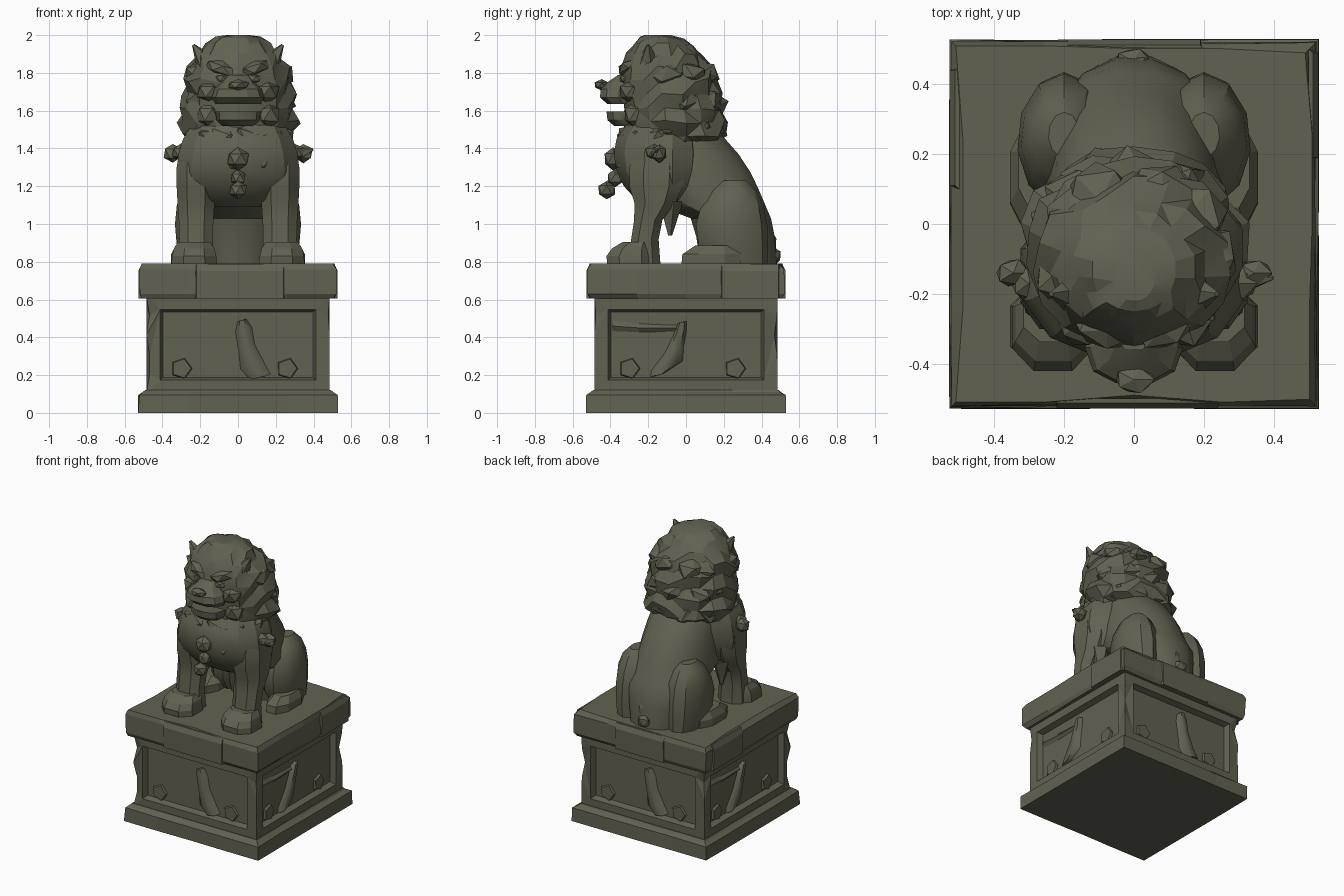
import bpy, bmesh, math, random
from math import sin, cos, pi, radians
from mathutils import Vector, Matrix, Euler

if "Cube" in bpy.data.objects:
    bpy.data.objects.remove(bpy.data.objects["Cube"])

random.seed(7)
stone = bpy.data.materials.new("grey_green_stone")
stone.diffuse_color = (0.12, 0.12, 0.083, 1)
stone.use_nodes = True
stone.node_tree.nodes["Principled BSDF"].inputs["Base Color"].default_value = stone.diffuse_color


def finish(name, bm, angle=None):
    """Turn a bmesh into an object, flat or smooth below an angle."""
    bmesh.ops.recalc_face_normals(bm, faces=bm.faces)
    mesh = bpy.data.meshes.new(name)
    bm.to_mesh(mesh)
    bm.free()
    mesh.materials.append(stone)
    ob = bpy.data.objects.new(name, mesh)
    bpy.context.collection.objects.link(ob)
    if angle:
        bpy.ops.object.select_all(action='DESELECT')
        ob.select_set(True)
        bpy.context.view_layer.objects.active = ob
        bpy.ops.object.shade_smooth_by_angle(angle=radians(angle))
    return ob


def skin(bm, loops):
    """Bridge equal loops of points and cap both ends."""
    rows = [[bm.verts.new(p) for p in loop] for loop in loops]
    n = len(rows[0])
    for a, b in zip(rows, rows[1:]):
        for i in range(n):
            j = (i + 1) % n
            bm.faces.new((a[i], a[j], b[j], b[i]))
    bm.faces.new(rows[0][::-1])
    bm.faces.new(rows[-1])


def on_ring(y0, y1, w, a, cx=0, scale=1, power=0.85):
    """Point of a rounded oval; angle 0 faces the front."""
    sgn = lambda v: math.copysign(abs(v) ** power, v)
    return (cx + sgn(sin(a)) * w * scale,
            (y0 + y1) / 2 - sgn(cos(a)) * (y1 - y0) / 2 * scale)


def loft(name, rings, n=12, cx=0, power=0.85, angle=35):
    """Rings are (z, front y, back y, half width)."""
    bm = bmesh.new()
    skin(bm, [[(*on_ring(y0, y1, w, 2 * pi * (i + 0.5) / n, cx, 1, power), z)
               for i in range(n)] for z, y0, y1, w in rings])
    return finish(name, bm, angle)


def blob(bm, loc, size, rot=(0, 0, 0), sub=1, rough=0.15):
    """Rough faceted stone lump."""
    M = Matrix.LocRotScale(Vector(loc), Euler(rot), Vector(size))
    for v in bmesh.ops.create_icosphere(bm, subdivisions=sub, radius=1)['verts']:
        v.co = M @ (v.co * random.uniform(1 - rough, 1.03))


def lumps(name, items, angle=None, **kw):
    bm = bmesh.new()
    for item in items:
        blob(bm, *item, **kw)
    return finish(name, bm, angle)


def cone(name, loc, r1, r2, depth, rot=(0, 0, 0), sides=5):
    bm = bmesh.new()
    bmesh.ops.create_cone(bm, cap_ends=True, segments=sides, radius1=r1, radius2=r2, depth=depth,
                          matrix=Matrix.LocRotScale(Vector(loc), Euler(rot), None))
    return finish(name, bm)


def worn_block(name, levels, cuts=4):
    """Square block from (z, half width, wear) levels with chipped sides."""
    corners = [(-1, -1), (1, -1), (1, 1), (-1, 1)]
    base = [(ax + (bx - ax) * i / cuts, ay + (by - ay) * i / cuts)
            for (ax, ay), (bx, by) in zip(corners, corners[1:] + corners[:1]) for i in range(cuts)]
    loops = []
    for z, h, wear in levels:
        ks = [h - random.choice((0, 0, 0.4, 1)) * wear for _ in base]
        loops.append([(x * k, y * k, z) for (x, y), k in zip(base, ks)])
    bm = bmesh.new()
    skin(bm, loops)
    return finish(name, bm)


# Plinth: foot slab, body with sunken panels and chipped corners, cap slab
worn_block("plinth_foot", [(0, 0.53, 0.003), (0.095, 0.528, 0.006), (0.11, 0.505, 0.008), (0.122, 0.49, 0)])
worn_block("plinth_cap", [(0.605, 0.51, 0.008), (0.63, 0.522, 0.006), (0.76, 0.522, 0.006), (0.79, 0.51, 0.02)])
bm = bmesh.new()
bmesh.ops.create_cube(bm, size=1, matrix=Matrix.Translation((0, 0, 0.36)) @ Matrix.Diagonal((0.97, 0.97, 0.52, 1)))
corner_edges = [e for e in bm.edges if abs(e.verts[0].co.z - e.verts[1].co.z) > 0.3]
sides = [f for f in bm.faces if abs(f.normal.z) < 0.5]
bmesh.ops.inset_individual(bm, faces=sides, thickness=0.073, depth=0, use_even_offset=True)
bmesh.ops.inset_individual(bm, faces=sides, thickness=0.014, depth=-0.04, use_even_offset=True)
for v in bmesh.ops.subdivide_edges(bm, edges=corner_edges, cuts=4)['geom_inner']:
    if isinstance(v, bmesh.types.BMVert):
        k = 1 - random.choice((0, 0.005, 0.015, 0.035))
        v.co.x, v.co.y = v.co.x * k, v.co.y * k
bmesh.ops.triangulate(bm, faces=[f for f in bm.faces if len(f.verts) > 4])
finish("plinth_body", bm)


def on_side(ob, k):
    ob.rotation_euler.z = k * pi / 2


# Panel carvings: curved leaf, wisp and two rosettes
def ribbon(name, path, y, depth):
    """Raised tapered strip; path points are (x, z, half width)."""
    bm = bmesh.new()
    skin(bm, [[(x - w, y, z - w * 0.3), (x - w * 0.5, y - depth, z - w * 0.1),
               (x + w * 0.5, y - depth, z + w * 0.1), (x + w, y, z + w * 0.3)] for x, z, w in path])
    return finish(name, bm, 60)


leaf_a = [(0.02, 0.49, 0.025), (0.03, 0.44, 0.045), (0.045, 0.35, 0.045), (0.075, 0.25, 0.065), (0.12, 0.19, 0.055)]
leaf_b = [(-0.02, 0.48, 0.025), (-0.03, 0.43, 0.035), (-0.06, 0.34, 0.05), (-0.1, 0.25, 0.085), (-0.15, 0.20, 0.04)]
wisp = [(-0.39, 0.46, 0.035), (-0.25, 0.45, 0.03), (-0.05, 0.45, 0.02)]
for k in range(4):
    on_side(ribbon("panel_leaf", leaf_b if k % 2 else leaf_a, -0.442, 0.033), k)
    if k % 2:
        bm = bmesh.new()
        skin(bm, [[(x, -0.44, z - w), (x, -0.46, z), (x, -0.44, z + w)] for x, z, w in wisp])
        on_side(finish("panel_wisp", bm), k)
    for x in (-0.3, 0.26):
        on_side(cone("panel_rosette", (x, -0.45, 0.235), 0.06, 0.052, 0.02, (pi / 2, 0.3, 0)), k)

# Broken cap facings
for k, x0, x1 in ((0, -0.23, 0.25), (1, 0.18, 0.5), (2, -0.2, 0.2), (3, -0.45, -0.1)):
    bm = bmesh.new()
    skin(bm, [[(x0, -0.5, z), (x0 + 0.01, y, z), (x1 - 0.01, y, z), (x1, -0.5, z)]
              for z, y in ((0.605, -0.526), (0.75, -0.528), (0.785, -0.512))])
    on_side(finish("cap_facing", bm), k)

# Seated body: slim sloping trunk and a broad chest
loft("trunk", [(0.785, 0.07, 0.485, 0.2), (0.93, 0.05, 0.475, 0.23), (1.03, 0.02, 0.455, 0.25),
               (1.08, -0.11, 0.435, 0.255), (1.13, -0.22, 0.415, 0.255), (1.2, -0.28, 0.385, 0.25),
               (1.28, -0.3, 0.345, 0.245), (1.37, -0.3, 0.285, 0.235), (1.46, -0.3, 0.205, 0.225),
               (1.55, -0.28, 0.12, 0.2)], n=14, power=0.95)
loft("chest", [(1.09, -0.2, 0.0, 0.16), (1.13, -0.27, 0.04, 0.27), (1.2, -0.335, 0.07, 0.32),
               (1.28, -0.375, 0.09, 0.335), (1.37, -0.39, 0.1, 0.325), (1.45, -0.375, 0.09, 0.3),
               (1.53, -0.32, 0.06, 0.25)], n=12, power=0.88, angle=25)
lumps("tail", [((0, 0.465, 0.83), (0.06, 0.045, 0.055)), ((0.02, 0.45, 0.89), (0.045, 0.035, 0.08))])

# Legs, mirrored
for s in (-1, 1):
    loft("haunch", [(0.785, 0.12, 0.43, 0.105), (0.88, 0.06, 0.435, 0.125), (1.0, 0.045, 0.43, 0.135),
                    (1.1, 0.075, 0.41, 0.125), (1.18, 0.13, 0.37, 0.095), (1.23, 0.19, 0.32, 0.045)],
         n=11, cx=s * 0.2, power=1, angle=30)
    loft("hind_foot", [(0.785, -0.035, 0.3, 0.085), (0.84, -0.03, 0.3, 0.085), (0.885, 0.04, 0.27, 0.06)],
         n=8, cx=s * 0.275, angle=20)
    loft("front_leg", [(0.79, -0.3, -0.13, 0.1), (0.92, -0.295, -0.14, 0.095), (1.02, -0.28, -0.12, 0.098),
                       (1.11, -0.28, -0.05, 0.105), (1.2, -0.31, -0.005, 0.11), (1.3, -0.31, 0.0, 0.11),
                       (1.4, -0.27, -0.03, 0.09)], n=8, cx=s * 0.222, angle=25)
    cone("elbow_tuft", (s * 0.22, -0.085, 1.03), 0.012, 0.07, 0.18)
    loft("front_paw", [(0.785, -0.425, -0.16, 0.13), (0.83, -0.43, -0.16, 0.125), (0.87, -0.4, -0.17, 0.115),
                       (0.905, -0.34, -0.18, 0.09)], n=8, cx=s * 0.232, angle=20)
    # Harness knob on the shoulder
    lumps("shoulder_knob", [((s * 0.345, -0.14, 1.375), (0.055, 0.045, 0.055)),
                            ((s * 0.3, -0.17, 1.38), (0.06, 0.06, 0.05))])
cone("knob_tip", (0.365, -0.155, 1.385), 0.04, 0.005, 0.07, (0, 1.3, 0))

# Head with a carved mane: alternating ridges and hollows, calmer at the face
profile = [(1.43, -0.29, 0.17, 0.25), (1.475, -0.32, 0.225, 0.29), (1.545, -0.33, 0.225, 0.325),
           (1.615, -0.33, 0.205, 0.31), (1.69, -0.34, 0.195, 0.305), (1.765, -0.35, 0.175, 0.295),
           (1.835, -0.34, 0.14, 0.275), (1.9, -0.315, 0.085, 0.225), (1.955, -0.28, 0.035, 0.175),
           (1.985, -0.25, -0.01, 0.12), (2.0, -0.22, -0.08, 0.06)]
loops, n = [], 18
for row, (z, y0, y1, w) in enumerate(profile):
    loop = []
    for i in range(n):
        a = 2 * pi * i / n
        face = abs((a + pi) % (2 * pi) - pi) < radians(45)
        top = row > 8
        k = 1 if face or top else (0.92 if (i // 2 + row) % 2 else 1.02)
        k += 0 if top else random.uniform(-0.035, 0.02)
        dz = 0 if row in (0, 10) else random.uniform(-0.014, 0.008)
        loop.append((*on_ring(y0, y1, w, a, scale=k, power=0.92), z + dz))
    loops.append(loop)
bm = bmesh.new()
skin(bm, loops)
bmesh.ops.triangulate(bm, faces=bm.faces[:-2])
finish("maned_head", bm, 18)

# Larger mane curls embedded around the sides and back
curls = []
for row, (z, y0, y1, w) in enumerate([profile[i] for i in (1, 3, 5)]):
    for i in range(9):
        a = 2 * pi * (i + 0.5 * (row % 2)) / 9 + random.uniform(-0.15, 0.15)
        if abs((a + pi) % (2 * pi) - pi) < radians(48):
            continue
        x, y = on_ring(y0, y1, w, a, scale=0.7, power=1)
        curls.append(((x, y, z + 0.025), (0.115, 0.11, 0.08), (random.uniform(-.5, .5), random.uniform(-.4, .4), a)))
lumps("mane_curls", curls, rough=0.2)

# Chest ruff of broad facets sunk into the chest
ruff = []
for z, y0, w, r, count, spread in ((1.45, -0.36, 0.3, 0.1, 6, 80), (1.34, -0.37, 0.31, 0.105, 5, 65),
                                   (1.24, -0.33, 0.27, 0.09, 4, 45)):
    for i in range(count):
        a = radians(spread * (2 * i / (count - 1) - 1))
        x, y = on_ring(y0, 0.1, w, a, scale=0.7, power=1)
        ruff.append(((x, y, z), (r * 1.15, r, r * 0.8), (0, random.uniform(-.3, .3), a)))
lumps("chest_ruff", ruff, rough=0.15)

# Bell and tassel
lumps("bell", [((0, -0.385, 1.345), (0.065, 0.055, 0.062))], rough=0.08)
lumps("tassel", [((0, -0.42, 1.18), (0.055, 0.055, 0.055)), ((0, -0.375, 1.245), (0.045, 0.05, 0.05))])

# Face: open mouth, nose, brows, eyes, cheeks and ears
loft("upper_muzzle", [(1.635, -0.42, -0.25, 0.12), (1.67, -0.46, -0.25, 0.14), (1.715, -0.455, -0.25, 0.125),
                      (1.75, -0.42, -0.25, 0.085), (1.79, -0.36, -0.25, 0.06)], n=10, angle=20)
loft("lower_jaw", [(1.52, -0.385, -0.22, 0.085), (1.55, -0.42, -0.22, 0.115), (1.595, -0.425, -0.22, 0.12)], n=10)
lumps("nose", [((0, -0.445, 1.735), (0.065, 0.045, 0.032))])
for s in (-1, 1):
    lumps("brow", [((s * 0.09, -0.3, 1.825), (0.1, 0.06, 0.045), (0, s * -0.3, s * 0.35))])
    lumps("eye", [((s * 0.085, -0.32, 1.77), (0.045, 0.035, 0.03))])
    lumps("cheek", [((s * 0.15, -0.28, 1.7), (0.08, 0.08, 0.065)), ((s * 0.155, -0.26, 1.58), (0.08, 0.08, 0.08))])
    cone("ear", (s * 0.2, -0.2, 1.895), 0.065, 0.008, 0.13, (0, s * 0.6, 0))
